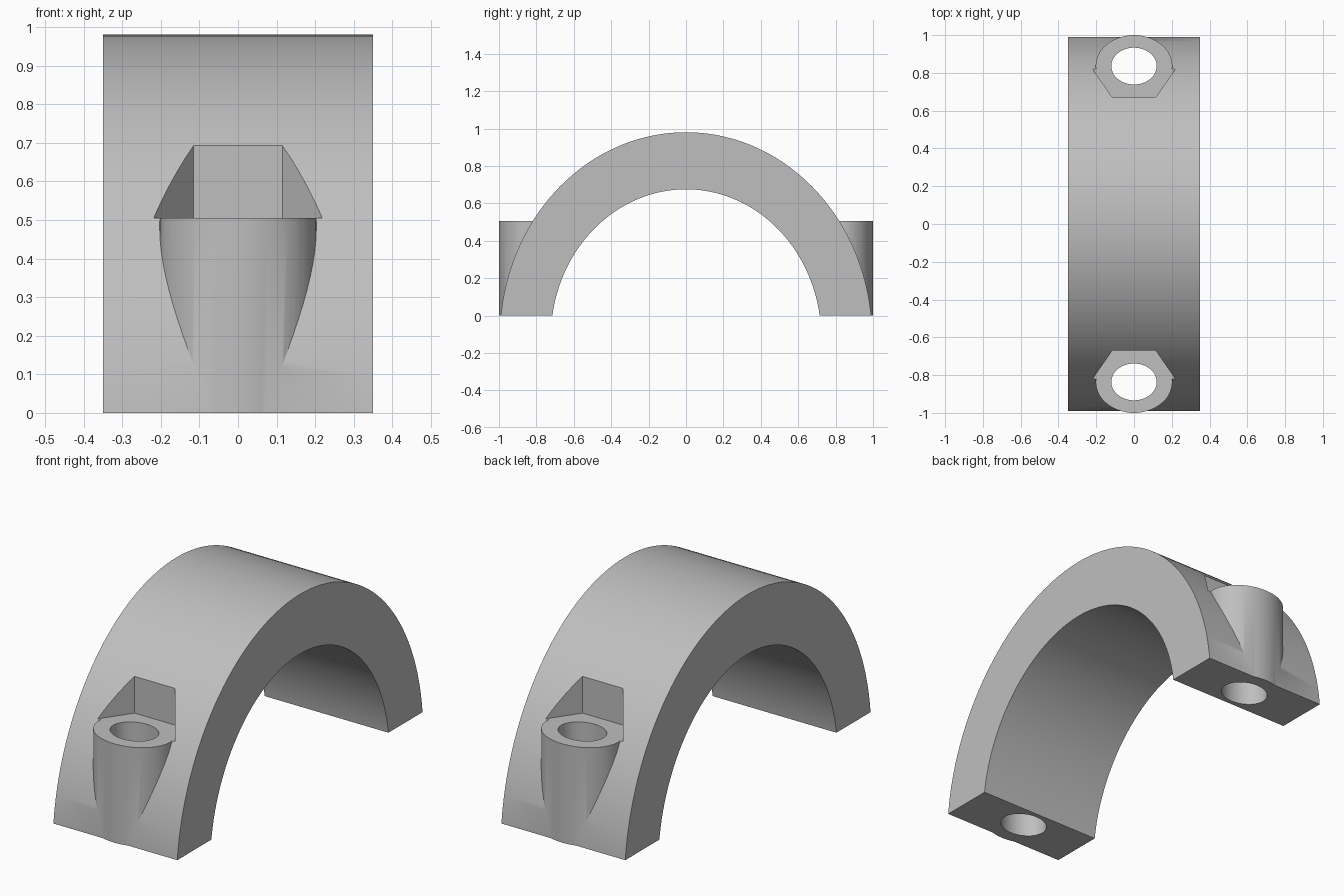
import bpy
from math import pi, cos

cube = bpy.data.objects.get("Cube")
if cube:
    bpy.data.objects.remove(cube, do_unlink=True)

grey = bpy.data.materials.new("light grey")
grey.use_nodes = True
colour = (0.52, 0.52, 0.52, 1)
grey.diffuse_color = colour
grey.node_tree.nodes["Principled BSDF"].inputs["Base Color"].default_value = colour

ARCH_Z = -0.12      # centre of the arch ellipses, below the ground plane
LEDGE_Z = 0.505     # top of the bolt bosses
BOLT_Y = 0.836


def finish(name):
    obj = bpy.context.object
    obj.name = name
    bpy.ops.object.transform_apply(location=True, rotation=True, scale=True)
    obj.data.materials.append(grey)
    return obj


def cross_tube(name, ry, rz, width):
    """Elliptical cylinder lying along x."""
    bpy.ops.mesh.primitive_cylinder_add(
        vertices=160, radius=1, depth=1, location=(0, 0, ARCH_Z),
        rotation=(0, pi / 2, 0), scale=(rz, ry, width))
    return finish(name)


def upright(name, y, rx, ry, z0, z1, sides=64):
    """Elliptical or polygonal prism standing along z, a corner on the x axis."""
    bpy.ops.mesh.primitive_cylinder_add(
        vertices=sides, radius=1, depth=1, location=(0, y, (z0 + z1) / 2),
        rotation=(0, 0, pi / 2), scale=(ry, rx, z1 - z0))
    return finish(name)


def combine(body, tool, operation):
    mod = body.modifiers.new(tool.name, 'BOOLEAN')
    mod.operation, mod.solver, mod.object = operation, 'EXACT', tool
    bpy.context.view_layer.objects.active = body
    bpy.ops.object.modifier_apply(modifier=mod.name)
    bpy.data.objects.remove(tool, do_unlink=True)


# Outer arch body
arch = cross_tube("clamp_arch", 0.996, 1.10, 0.70)

# Bolt bosses, then the hexagonal nut pockets above them
for y in (-BOLT_Y, BOLT_Y):
    combine(arch, upright("boss", y, 0.203, 0.164, -0.3, LEDGE_Z), 'UNION')
for y in (-BOLT_Y, BOLT_Y):
    combine(arch, upright("nut_pocket", y, 0.23, 0.165 / cos(pi / 6),
                          LEDGE_Z, 1.3, 6), 'DIFFERENCE')

# Inner opening and bolt holes
combine(arch, cross_tube("opening", 0.723, 0.795, 1.0), 'DIFFERENCE')
for y in (-BOLT_Y, BOLT_Y):
    combine(arch, upright("bolt_hole", y, 0.12, 0.0975, -0.6, 0.9), 'DIFFERENCE')

# Flat feet on the ground plane
bpy.ops.mesh.primitive_cube_add(size=4, location=(0, 0, -2))
combine(arch, finish("ground_cut"), 'DIFFERENCE')

bpy.ops.object.select_all(action='DESELECT')
arch.select_set(True)
bpy.context.view_layer.objects.active = arch
bpy.ops.object.shade_smooth_by_angle(angle=pi / 6)
